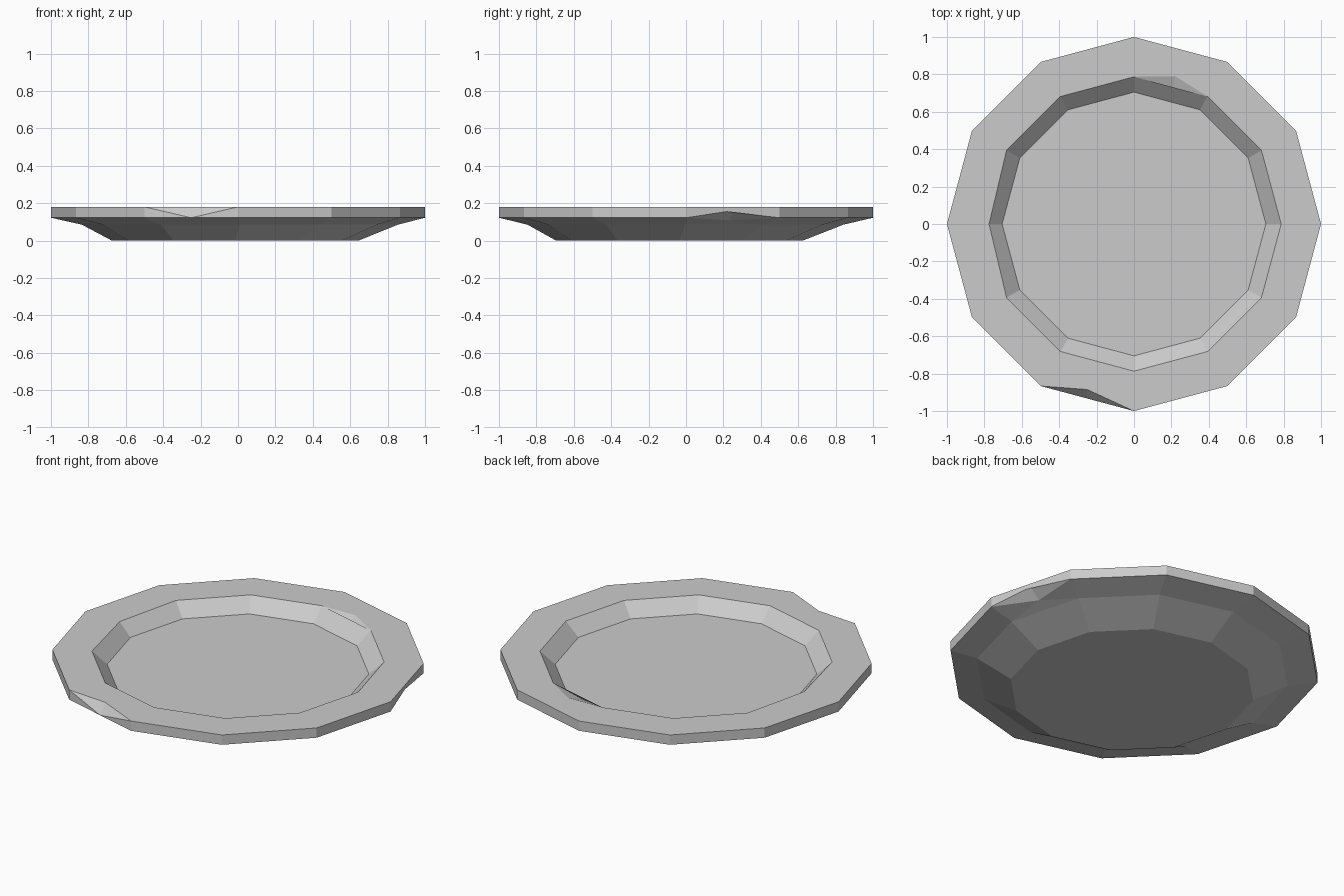
import bpy, bmesh
from math import cos, sin, pi

if "Cube" in bpy.data.objects:
    bpy.data.objects.remove(bpy.data.objects["Cube"])

N = 12
bm = bmesh.new()


def ring(r, z, cx=0.0, cy=0.0):
    return [bm.verts.new((cx + r * cos(2 * pi * i / N), cy + r * sin(2 * pi * i / N), z))
            for i in range(N)]


def point(x, y, z):
    return bm.verts.new((x, y, z))


def band(lower, upper, low_extra={}, up_extra={}, skip=()):
    # joins two rings; extra points break an edge where the plate is chipped
    for i in range(N):
        if i in skip:
            continue
        j = (i + 1) % N
        loop = [lower[i]] + low_extra.get(i, []) + [lower[j], upper[j]]
        loop += up_extra.get(i, []) + [upper[i]]
        bm.faces.new(loop)


# plate profile, from the foot up over the rim and into the well
foot = ring(0.66, 0.0, -0.015, -0.035)
under = ring(0.845, 0.085, 0.01, -0.003)
rim_low = ring(1.0, 0.122)
rim_top = ring(1.0, 0.18)
lip = ring(0.787, 0.18)
well = ring(0.705, 0.105)
lip[6].co.x = -0.775

# chip points: front rim, right underside, back lip
front_in, front_low = point(-0.25, -0.885, 0.18), point(-0.25, -0.933, 0.122)
right_up, right_in = point(0.933, 0.25, 0.16), point(0.865, 0.235, 0.108)
back_out, back_low = point(0.22, 0.79, 0.18), point(0.2, 0.69, 0.14)

bm.faces.new(foot)
band(foot, under)
band(under, rim_low, up_extra={8: [front_low], 0: [right_in]})
band(rim_low, rim_top, low_extra={0: [right_up]}, skip=(8,))
band(rim_top, lip, low_extra={8: [front_in]}, up_extra={2: [back_out]})
band(lip, well, low_extra={2: [back_low]})
bm.faces.new(well)

# chip faces
for tri in [(rim_low[8], front_low, rim_top[8]), (front_low, rim_low[9], rim_top[9]),
            (rim_top[8], front_low, front_in), (front_low, rim_top[9], front_in),
            (rim_low[0], right_in, right_up), (right_in, rim_low[1], right_up),
            (lip[2], back_out, back_low), (back_out, lip[3], back_low)]:
    bm.faces.new(tri)

# split the concave chipped faces cleanly, then orient everything outward
bmesh.ops.triangulate(bm, faces=[f for f in bm.faces if len(f.verts) == 5 or len(f.verts) == 6])
bmesh.ops.recalc_face_normals(bm, faces=bm.faces)

mesh = bpy.data.meshes.new("plate")
bm.to_mesh(mesh)
bm.free()
mat = bpy.data.materials.new("plain grey")
mat.diffuse_color = (0.6, 0.6, 0.6, 1)
mat.use_nodes = True
mat.node_tree.nodes["Principled BSDF"].inputs["Base Color"].default_value = mat.diffuse_color
mesh.materials.append(mat)
plate = bpy.data.objects.new("plate", mesh)
bpy.context.collection.objects.link(plate)
